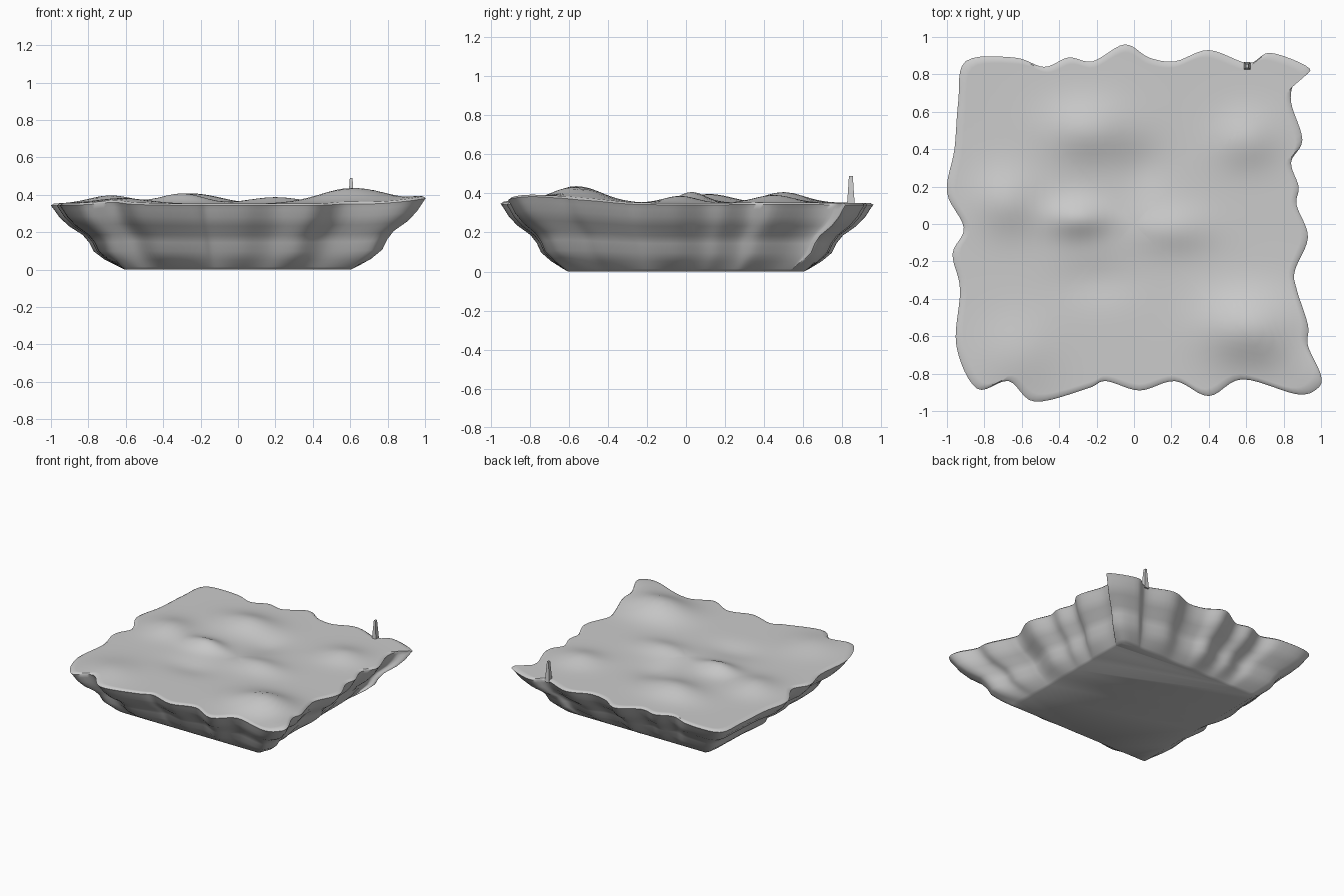
import bpy, bmesh, math
from mathutils import Vector

if "Cube" in bpy.data.objects:
    bpy.data.objects.remove(bpy.data.objects["Cube"])

# Wavy outline of the slab seen from above, counter-clockwise
OUTLINE = [(-.84, -.88), (-.67, -.84), (-.53, -.95), (-.25, -.88), (-.15, -.84), (.03, -.89),
           (.22, -.84), (.40, -.92), (.58, -.83), (.87, -.91), (.98, -.88), (1, -.81),
           (.93, -.65), (.93, -.54), (.87, -.35), (.86, -.25), (.93, -.07), (.87, .1),
           (.88, .2), (.84, .33), (.90, .45), (.84, .65), (.86, .76), (.94, .83),
           (.73, .915), (.61, .86), (.40, .93), (.22, .87), (.08, .89), (-.05, .96),
           (-.22, .87), (-.35, .89), (-.48, .84), (-.64, .89), (-.9, .87), (-.94, .65),
           (-.96, .4), (-1, .17), (-.91, -.02), (-.97, -.16), (-.93, -.35), (-.95, -.65)]
# Soft hills: x, y, width x, width y, height
HILLS = [(.62, -.56, .25, .18, .085), (-.3, .03, .16, .10, .055), (-.25, .5, .22, .15, .055),
         (-.68, .12, .16, .16, .045), (-.62, -.7, .2, .2, .03), (.2, -.03, .2, .12, .035),
         (.6, .45, .16, .14, .04), (1, -.8, .2, .2, .04), (-.2, -.3, .2, .12, -.02),
         (.05, .3, .14, .14, -.02)]
# Side profile: share of height, square half size, ripple strength
PROFILE = [(0, .605, 0), (.04, .625, .1), (.15, .67, .4), (.28, .715, .55), (.42, .735, .6),
           (.54, .765, .65), (.68, .825, .8), (.82, .865, .9), (.93, .885, .97), (1, .9, 1)]
STEPS = 6


def smooth_loop(pts):
    out, n = [], len(pts)
    for i in range(n):
        a, b, c, d = (Vector(pts[(i + k) % n]) for k in (-1, 0, 1, 2))
        for s in range(STEPS):
            t = s / STEPS
            out.append(.5 * (2 * b + (c - a) * t + (2 * a - 5 * b + 4 * c - d) * t * t
                             + (3 * b - a - 3 * c + d) * t ** 3))
    return out


def height(x, y):
    z = .352
    for hx, hy, wx, wy, h in HILLS:
        z += h * math.exp(-((x - hx) / wx) ** 2 - ((y - hy) / wy) ** 2)
    return z


def finish(bm, name, angle):
    bmesh.ops.recalc_face_normals(bm, faces=bm.faces)
    me = bpy.data.meshes.new(name)
    bm.to_mesh(me)
    bm.free()
    ob = bpy.data.objects.new(name, me)
    bpy.context.collection.objects.link(ob)
    bpy.ops.object.select_all(action='DESELECT')
    ob.select_set(True)
    bpy.context.view_layer.objects.active = ob
    bpy.ops.object.shade_smooth_by_angle(angle=math.radians(angle))
    return ob


# Ground slab: flat square base, rippled flaring sides, hilly top
loop = smooth_loop(OUTLINE)
bm = bmesh.new()
rings = []
for zf, half, ripple in PROFILE:
    ring = []
    for p in loop:
        sq = p / max(abs(p.x), abs(p.y))
        q = sq * half + (p - sq * .9) * ripple
        rim = height(p.x, p.y) - .01
        ring.append(bm.verts.new((q.x, q.y, rim * zf)))
    rings.append(ring)
for s in [.985, .96, .92] + [.92 - .05 * i for i in range(1, 18)]:
    ring = []
    for p in loop:
        # ripples fade toward the middle of the top
        sq = p / max(abs(p.x), abs(p.y)) * .9
        q = (p * s).lerp(sq * s, min(1, (1 - s) * 1.5))
        ring.append(bm.verts.new((q.x, q.y, height(q.x, q.y))))
    rings.append(ring)
n = len(loop)
for lo, hi in zip(rings, rings[1:]):
    for i in range(n):
        j = (i + 1) % n
        bm.faces.new((lo[i], lo[j], hi[j], hi[i]))
bm.faces.new(rings[0])
centre = bm.verts.new((0, 0, height(0, 0)))
for i in range(n):
    bm.faces.new((rings[-1][i], rings[-1][(i + 1) % n], centre))
finish(bm, "ground_slab", 50)

# Small tapered post near the back edge
bm = bmesh.new()
levels = []
for z, w, d in [(.33, .018, .021), (.41, .013, .015), (.49, .007, .01)]:
    levels.append([bm.verts.new((.605 + w * sx, .845 + d * sy, z))
                   for sx, sy in ((-1, -1), (1, -1), (1, 1), (-1, 1))])
for lo, hi in zip(levels, levels[1:]):
    for i in range(4):
        bm.faces.new((lo[i], lo[(i + 1) % 4], hi[(i + 1) % 4], hi[i]))
bm.faces.new(levels[0])
bm.faces.new(levels[-1])
finish(bm, "small_post", 30)
